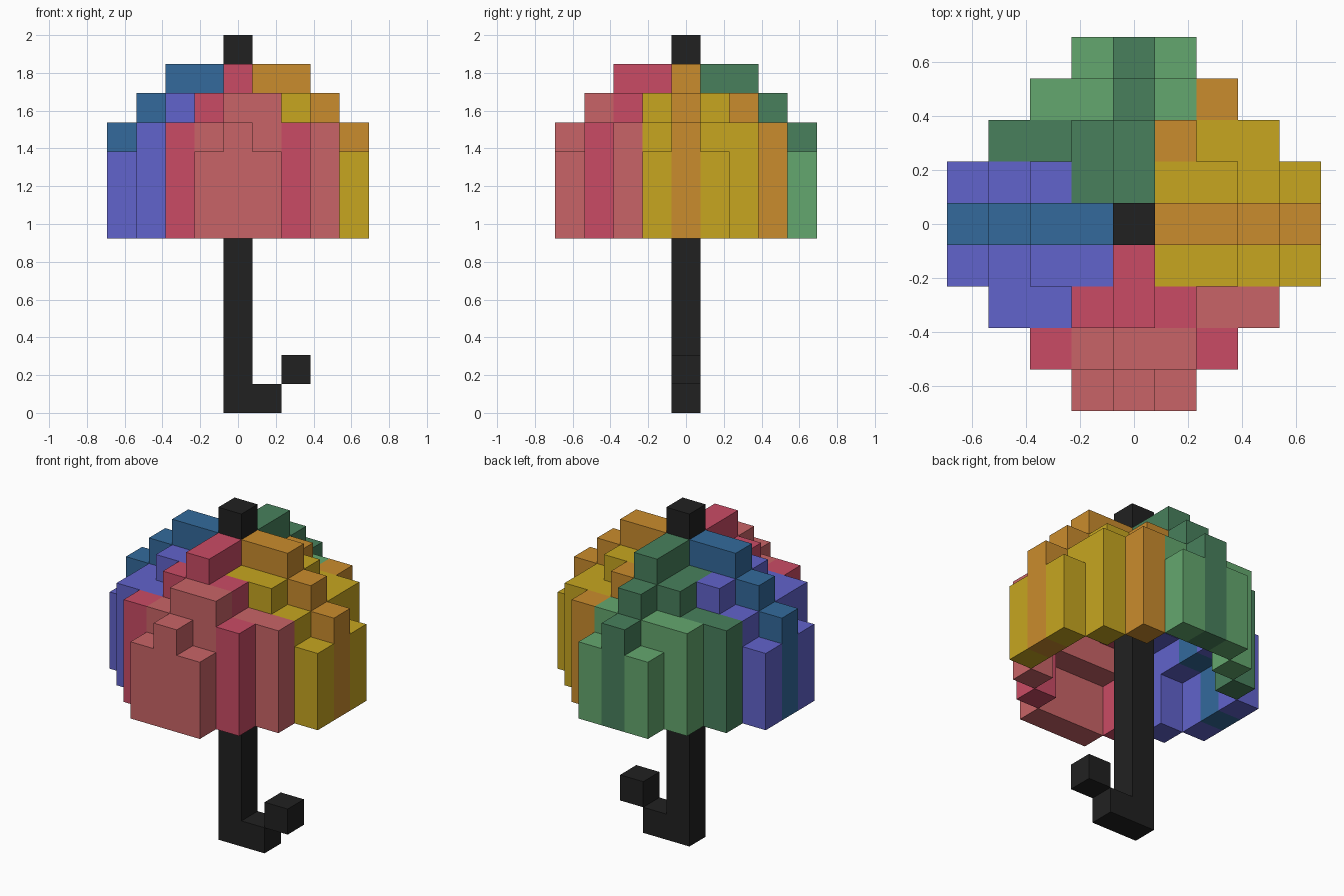
import bpy, bmesh
from mathutils import Vector

if "Cube" in bpy.data.objects:
    bpy.data.objects.remove(bpy.data.objects["Cube"])

U = 2 / 13  # edge of one block: the model is 13 blocks tall

# letter: (name, sRGB colour)
COLOURS = {
    'k': ("black", (33, 33, 33)),
    'b': ("blue", (51, 106, 156)),
    'p': ("violet", (97, 99, 204)),
    'c': ("crimson", (202, 75, 101)),
    'r': ("rose", (201, 100, 103)),
    'y': ("yellow", (199, 166, 32)),
    'o': ("orange", (202, 140, 45)),
    'G': ("dark_green", (72, 128, 92)),
    'g': ("light_green", (100, 167, 110)),
}

# Canopy colours seen from the top, back row first
TOP = ["...gGg...",
       "..ggGgo..",
       ".GGGGoyy.",
       "pppGGyyyy",
       "bbbbkoooo",
       "ppppcyyyy",
       ".ppcccrr.",
       "..crrrc..",
       "...rrr..."]

# Lowest and highest block of each canopy column, by distance from the shaft
SPAN = {(1, 0): (11, 11), (1, 1): (10, 10), (2, 0): (10, 11), (2, 1): (9, 10),
        (2, 2): (9, 9), (3, 0): (8, 10), (3, 1): (8, 9), (3, 2): (6, 9),
        (4, 0): (6, 9), (4, 1): (6, 8)}


def linear(v):
    v /= 255
    return v / 12.92 if v <= 0.04045 else ((v + 0.055) / 1.055) ** 2.4


def material(letter):
    name, rgb = COLOURS[letter]
    mat = bpy.data.materials.get(name) or bpy.data.materials.new(name)
    mat.diffuse_color = (*[linear(v) for v in rgb], 1)
    mat.use_nodes = True
    mat.node_tree.nodes["Principled BSDF"].inputs["Base Color"].default_value = mat.diffuse_color
    return mat


def blocks_object(name, cells, solid, letter):
    """Join blocks into one mesh, leaving out faces hidden against other blocks."""
    bm = bmesh.new()
    for cell in cells:
        centre = Vector((cell[0], cell[1], cell[2] + 0.5))
        for axis in range(3):
            for sign in (-1, 1):
                n = Vector((0, 0, 0))
                n[axis] = sign
                if tuple(int(c + d) for c, d in zip(cell, n)) in solid:
                    continue
                a = Vector((0, 0, 0))
                a[(axis + 1) % 3] = 0.5
                b = n.cross(a)
                mid = centre + n * 0.5
                bm.faces.new([bm.verts.new((mid + o) * U)
                              for o in (-a - b, a - b, a + b, b - a)])
    bmesh.ops.remove_doubles(bm, verts=bm.verts, dist=0.001)
    mesh = bpy.data.meshes.new(name)
    bm.to_mesh(mesh)
    bm.free()
    mesh.materials.append(material(letter))
    bpy.context.collection.objects.link(bpy.data.objects.new(name, mesh))


# Shaft with tip, and hooked handle
shaft = [(0, 0, z) for z in range(13)]
hook = [(1, 0, 0), (2, 0, 1)]

# Canopy shell, grouped by colour
panels = {}
for row, line in enumerate(TOP):
    for col, letter in enumerate(line):
        x, y = col - 4, 4 - row
        if letter in '.k':
            continue
        low, high = SPAN[max(abs(x), abs(y)), min(abs(x), abs(y))]
        if (x, y) == (1, -3):  # one taller block at the front
            high = 10
        panels.setdefault(letter, []).extend((x, y, z) for z in range(low, high + 1))

solid = set(shaft + hook).union(*panels.values())
blocks_object("shaft", shaft, solid, 'k')
blocks_object("hook_handle", hook, solid, 'k')
for letter, cells in panels.items():
    blocks_object("canopy_" + COLOURS[letter][0], cells, solid, letter)
